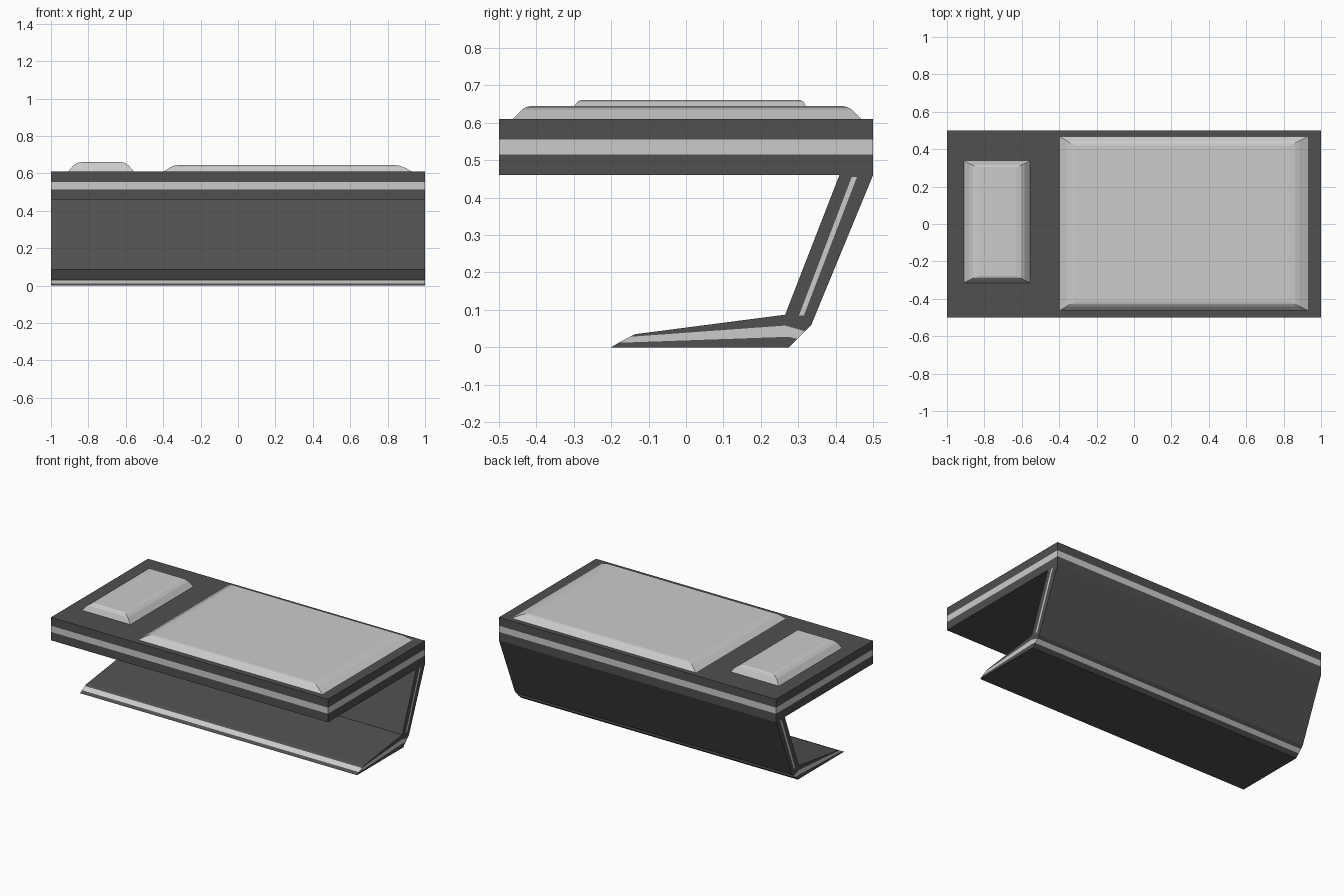
import bpy, bmesh

if "Cube" in bpy.data.objects:
    bpy.data.objects.remove(bpy.data.objects["Cube"])


def material(name, value):
    mat = bpy.data.materials.new(name)
    mat.use_nodes = True
    colour = (value, value, value, 1)
    mat.diffuse_color = colour
    mat.node_tree.nodes["Principled BSDF"].inputs["Base Color"].default_value = colour
    return mat


DARK = material("dark grey", 0.08)
LIGHT = material("light grey", 0.6)


def finish(name, bm, mats):
    bmesh.ops.recalc_face_normals(bm, faces=bm.faces)
    mesh = bpy.data.meshes.new(name)
    bm.to_mesh(mesh)
    bm.free()
    for mat in mats:
        mesh.materials.append(mat)
    obj = bpy.data.objects.new(name, mesh)
    bpy.context.collection.objects.link(obj)
    return obj


def stacked(name, rings, mats, striped_layer=None):
    """Stack rectangles (x0, x1, y0, y1, z) into a closed solid."""
    bm = bmesh.new()
    loops = [[bm.verts.new((x, y, z)) for x, y in ((x0, y0), (x1, y0), (x1, y1), (x0, y1))]
             for x0, x1, y0, y1, z in rings]
    bm.faces.new(loops[0])
    bm.faces.new(loops[-1])
    for n, (low, high) in enumerate(zip(loops, loops[1:])):
        for i in range(4):
            j = (i + 1) % 4
            face = bm.faces.new((low[i], low[j], high[j], high[i]))
            face.material_index = int(n == striped_layer)
    return finish(name, bm, mats)


# Top slab with a light band all the way round
stacked("top_slab", [(-1, 1, -0.5, 0.5, z) for z in (0.46, 0.515, 0.555, 0.61)],
        [DARK, LIGHT], striped_layer=1)

# Raised pads with bevelled rims
stacked("large_pad", [
    (-0.40, 0.935, -0.465, 0.47, 0.608),
    (-0.36, 0.885, -0.44, 0.445, 0.634),
    (-0.34, 0.86, -0.428, 0.432, 0.642),
    (-0.31, 0.83, -0.415, 0.42, 0.645)], [LIGHT])
stacked("small_pad", [
    (-0.91, -0.555, -0.315, 0.34, 0.608),
    (-0.88, -0.585, -0.30, 0.322, 0.643),
    (-0.86, -0.605, -0.29, 0.314, 0.656),
    (-0.83, -0.63, -0.28, 0.305, 0.661)], [LIGHT])

# Bent leg and foot: side profile (y, z); the first eleven points are the outline
POINTS = dict(
    a=(-0.2, 0), b=(-0.18, 0.012), c=(-0.15, 0.028), d=(-0.135, 0.035),
    e=(0.265, 0.087), f=(0.41, 0.46), g=(0.5, 0.46), h=(0.335, 0.06),
    i=(0.318, 0.043), j=(0.298, 0.022), k=(0.275, 0),
    l=(0.265, 0.058), m=(0.275, 0.028),
    n=(0.443, 0.455), o=(0.457, 0.455), p=(0.315, 0.085), q=(0.302, 0.085))
CAP_DARK = ["abmjk", "cdel", "lehi", "eqnf", "phgo", "ehpq", "fnog"]
CAP_LIGHT = ["bclm", "mlij", "qpon"]
OUTLINE = "abcdefghijk"

bm = bmesh.new()
ends = [{key: bm.verts.new((x, y, z)) for key, (y, z) in POINTS.items()} for x in (-1, 1)]
for end in ends:
    for index, cells in enumerate((CAP_DARK, CAP_LIGHT)):
        for cell in cells:
            bm.faces.new([end[key] for key in cell]).material_index = index
for s, t in zip(OUTLINE, OUTLINE[1:] + OUTLINE[0]):
    face = bm.faces.new((ends[0][s], ends[0][t], ends[1][t], ends[1][s]))
    face.material_index = int(s + t in ("bc", "ij"))
finish("bent_leg_and_foot", bm, [DARK, LIGHT])
